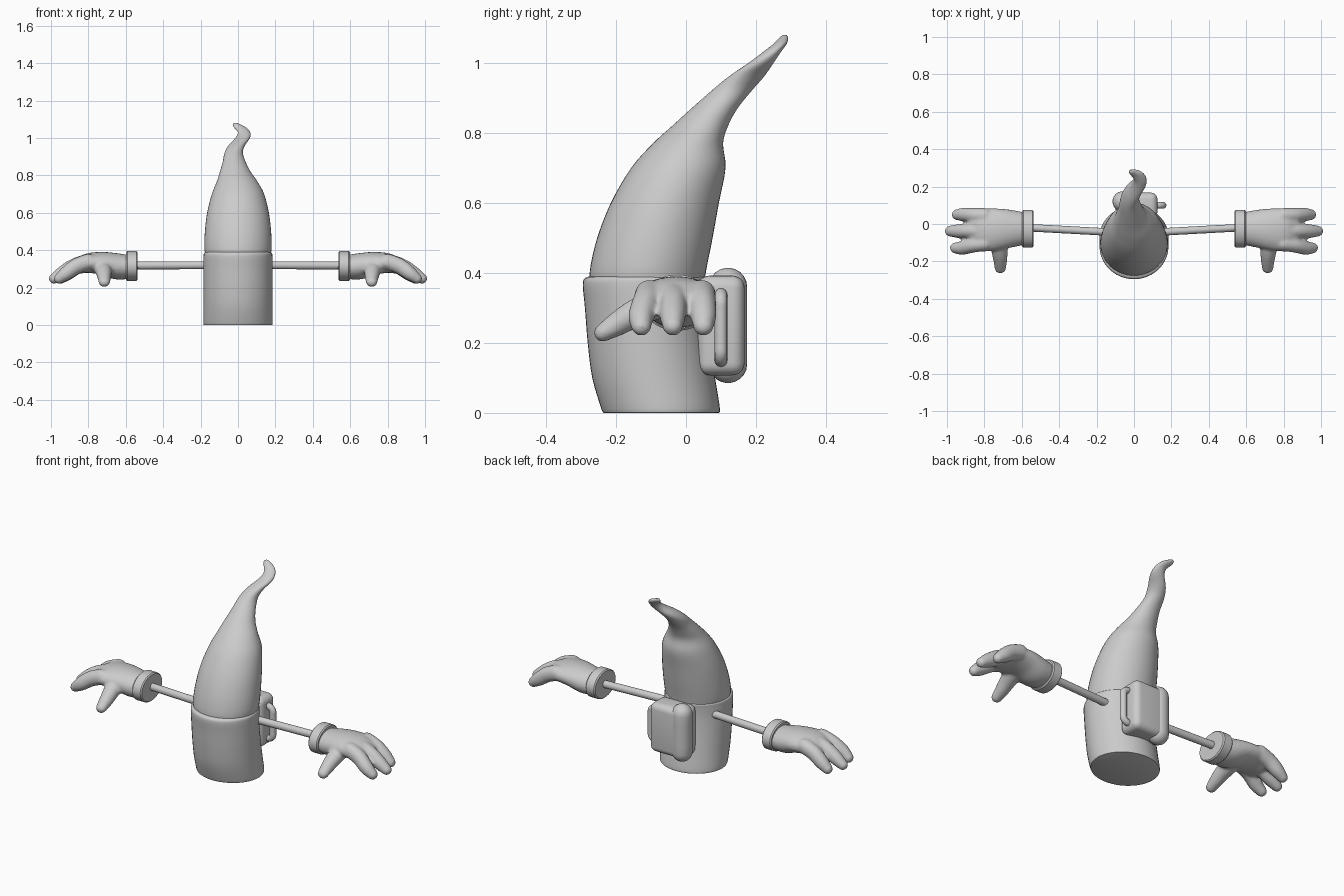
import bpy, bmesh, math
from mathutils import Vector

old = bpy.data.objects.get("Cube")
if old:
    bpy.data.objects.remove(old, do_unlink=True)

GREY = (0.6, 0.6, 0.6, 1.0)
grey = bpy.data.materials.new("plain_grey")
grey.use_nodes = True
grey.diffuse_color = GREY
shader = next(n for n in grey.node_tree.nodes if n.type == 'BSDF_PRINCIPLED')
shader.inputs["Base Color"].default_value = GREY


def smooth_rows(rows, steps=4):
    """Resample rows of numbers along a Catmull-Rom curve."""
    rows = [Vector(r) for r in rows]
    ends = [rows[0]] + rows + [rows[-1]]
    out = []
    for a, b, c, d in zip(ends, ends[1:], ends[2:], ends[3:]):
        for k in range(steps):
            t = k / steps
            out.append(b + (c - a) * (t / 2) + (2 * a - 5 * b + 4 * c - d) * (t * t / 2)
                       + (3 * b - a - 3 * c + d) * (t ** 3 / 2))
    return out + [rows[-1]]


def loft(bm, rings, sides=32):
    """Skin a list of (centre, axis_u, axis_v) ellipses, capped at both ends."""
    loops = []
    for c, u, v in rings:
        angles = [2 * math.pi * i / sides for i in range(sides)]
        loops.append([bm.verts.new(c + u * math.cos(a) + v * math.sin(a)) for a in angles])
    for lo, hi in zip(loops, loops[1:]):
        for i in range(sides):
            j = (i + 1) % sides
            bm.faces.new((lo[i], lo[j], hi[j], hi[i]))
    bm.faces.new(loops[0])
    bm.faces.new(loops[-1])


def tube(bm, path, up=(0, 0, 1), rounded=True, steps=4, sides=24):
    """Sweep an ellipse along rows of (x, y, z, side radius, up radius)."""
    rows = smooth_rows([Vector(p) for p in path], steps)
    rings = []
    for i, r in enumerate(rows):
        c = Vector(r[:3])
        t = Vector(rows[min(i + 1, len(rows) - 1)][:3]) - Vector(rows[max(i - 1, 0)][:3])
        t.normalize()
        s = t.cross(Vector(up)).normalized()
        w = s.cross(t)
        ring = (c, s * r[3], w * r[4])
        end = -1 if i == 0 else 1 if i == len(rows) - 1 else 0
        if not (rounded and end):
            rings.append(ring)
            continue
        # dome made of shrinking rings
        dome = []
        for k in range(6):
            a = k * math.pi / 2 / 5.3
            dome.append((c + t * end * r[4] * math.sin(a),
                         ring[1] * math.cos(a), ring[2] * math.cos(a)))
        rings += dome[::end]
    loft(bm, rings, sides)


def finish(name, bm, mirror=False):
    bmesh.ops.recalc_face_normals(bm, faces=bm.faces)
    mesh = bpy.data.meshes.new(name)
    bm.to_mesh(mesh)
    bm.free()
    ob = bpy.data.objects.new(name, mesh)
    bpy.context.collection.objects.link(ob)
    mesh.materials.append(grey)
    bpy.ops.object.select_all(action='DESELECT')
    ob.select_set(True)
    bpy.context.view_layer.objects.active = ob
    bpy.ops.object.shade_smooth_by_angle(angle=math.radians(40))
    if mirror:
        ob.modifiers.new("Mirror", 'MIRROR')
    return ob


def upright(name, rows):
    """Horizontal ellipses from rows of (z, front y, back y, centre x, half width)."""
    bm = bmesh.new()
    loft(bm, [(Vector((x, (f + b) / 2, z)), Vector((w, 0, 0)), Vector((0, (b - f) / 2, 0)))
              for z, f, b, x, w in smooth_rows(rows)], 48)
    return finish(name, bm)


# Body: leaning barrel with a rounded lip
upright("body", [
    (0, -.235, .093, 0, .181), (.012, -.242, .097, 0, .185), (.1, -.268, .083, 0, .184),
    (.2, -.281, .066, 0, .184), (.3, -.289, .055, 0, .184), (.365, -.295, .056, 0, .184),
    (.385, -.289, .057, 0, .181), (.392, -.27, .045, 0, .165)])

# Hat: tall cone with a bent, wavy tip
upright("hat", [
    (.38, -.276, .053, 0, .176), (.42, -.273, .06, 0, .18), (.5, -.254, .076, 0, .177),
    (.6, -.215, .094, 0, .165), (.7, -.157, .113, 0, .14), (.77, -.095, .106, -.005, .107),
    (.82, -.04, .12, -.015, .082), (.87, .015, .147, -.02, .062), (.92, .072, .187, -.023, .049),
    (.96, .12, .222, -.007, .044), (1.0, .178, .25, .025, .039), (1.03, .218, .27, .032, .033),
    (1.055, .25, .288, .012, .032), (1.072, .267, .292, -.008, .02), (1.08, .276, .288, -.012, .008)])

# Arms: thin straight rods
bm = bmesh.new()
tube(bm, [(.1, -.045, .32, .02, .021), (.56, -.02, .318, .02, .021)], rounded=False)
finish("arms", bm, mirror=True)

# Cuffs: short oval discs with softened rims
bm = bmesh.new()
tube(bm, [(x, -.025, .315, .1 - e, .08 - e)
          for x, e in ((.537, .006), (.543, 0), (.592, 0), (.598, .006))],
     rounded=False, steps=1, sides=40)
finish("cuffs", bm, mirror=True)

# Hands: palm, three drooping fingers and a thumb fused together
bm = bmesh.new()
tube(bm, [(.6, -.025, .31, .09, .066), (.65, -.025, .314, .1, .07), (.72, -.027, .329, .11, .062),
          (.8, -.033, .331, .115, .053), (.85, -.035, .315, .105, .042)])
for root_y, tip_y, tip_x in ((.045, .05, .947), (-.035, -.038, .984), (-.105, -.128, .957)):
    reach = tip_x - .8
    tube(bm, [(.8, root_y, .338, .041, .043),
              (.8 + reach * .4, root_y * .6 + tip_y * .4, .315, .039, .042),
              (.8 + reach * .75, tip_y, .277, .037, .038),
              (tip_x, tip_y, .248, .029, .028)])
tube(bm, [(.725, -.08, .315, .05, .045), (.718, -.15, .282, .043, .04),
          (.715, -.2, .252, .036, .034), (.715, -.238, .229, .03, .026)])
hands = finish("hands", bm)
fuse = hands.modifiers.new("Fuse", 'REMESH')
fuse.mode = 'VOXEL'
fuse.voxel_size = .008
fuse.use_smooth_shade = True
relax = hands.modifiers.new("Relax", 'SMOOTH')
relax.iterations = 5
hands.modifiers.new("Mirror", 'MIRROR')

# Backpack: soft box
bm = bmesh.new()
bmesh.ops.create_cube(bm, size=1)
bmesh.ops.scale(bm, vec=(.225, .135, .285), verts=bm.verts)
bmesh.ops.translate(bm, vec=(.013, .1, .25), verts=bm.verts)
bmesh.ops.bevel(bm, geom=list(bm.edges), offset=.035, segments=5, profile=.5, affect='EDGES')
finish("backpack", bm)

# Bedroll: upright capsule on the back corner of the pack
bm = bmesh.new()
tube(bm, [(-.06, .12, .14, .055, .055), (-.06, .12, .36, .055, .055)], up=(0, 1, 0))
finish("bedroll", bm)

# Handle: bent tube on the side of the pack
bm = bmesh.new()
tube(bm, [(x, .1, z, .018, .018) for x, z in (
    (.1, .338), (.132, .337), (.153, .32), (.155, .29), (.155, .2),
    (.153, .168), (.132, .151), (.1, .15))], up=(0, 1, 0), sides=16)
finish("pack_handle", bm)
